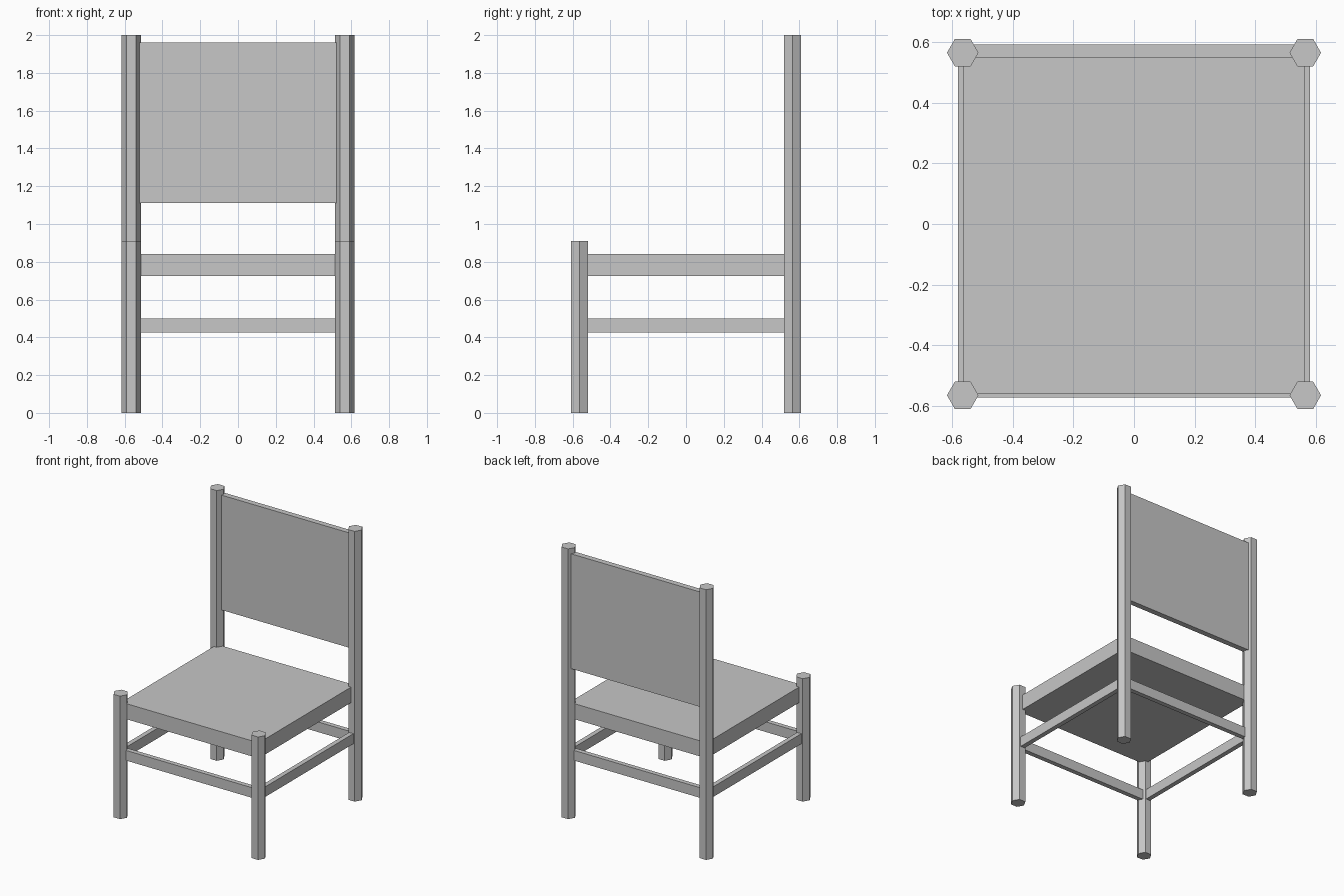
import bpy
import math

cube = bpy.data.objects.get("Cube")
if cube:
    bpy.data.objects.remove(cube, do_unlink=True)

# One plain grey for the whole chair
grey = bpy.data.materials.new("plain_grey")
grey.use_nodes = True
colour = (0.57, 0.57, 0.57, 1)
grey.diffuse_color = colour
grey.node_tree.nodes["Principled BSDF"].inputs["Base Color"].default_value = colour

LEG = 0.565          # leg centre distance from the middle
LEG_RADIUS = 0.052


def finish(name):
    obj = bpy.context.object
    obj.name = name
    obj.data.materials.append(grey)
    return obj


def box(name, low, high):
    """Box between two opposite corners."""
    centre = [(a + b) / 2 for a, b in zip(low, high)]
    bpy.ops.mesh.primitive_cube_add(size=1, location=centre)
    obj = finish(name)
    obj.scale = [b - a for a, b in zip(low, high)]
    bpy.ops.object.transform_apply(location=False, rotation=False, scale=True)


def leg(name, x, y, height):
    """Hexagonal post with corners pointing sideways."""
    bpy.ops.mesh.primitive_cylinder_add(
        vertices=6, radius=LEG_RADIUS, depth=height,
        location=(x, y, height / 2), rotation=(0, 0, math.pi / 2))
    finish(name)
    bpy.ops.object.transform_apply(location=False, rotation=True, scale=False)


# Legs: short in front, tall behind to carry the backrest
for side, sx in (("left", 1), ("right", -1)):
    leg(f"front_leg_{side}", sx * LEG, -LEG, 0.91)
    leg(f"back_leg_{side}", sx * LEG, LEG, 2.0)

    # Side stretchers
    x_in, x_out = sorted((sx * 0.545, sx * 0.58))
    box(f"side_stretcher_{side}", (x_in, -LEG, 0.425), (x_out, LEG, 0.5))

# Front and back stretchers
for name, sy in (("front", -1), ("back", 1)):
    y_low, y_high = sorted((sy * 0.537, sy * 0.572))
    box(f"{name}_stretcher", (-LEG, y_low, 0.425), (LEG, y_high, 0.5))

# Seat slab and backrest panel
box("seat", (-0.562, -0.56, 0.725), (0.562, 0.56, 0.84))
box("backrest", (-LEG, 0.55, 1.11), (LEG, 0.592, 1.96))
